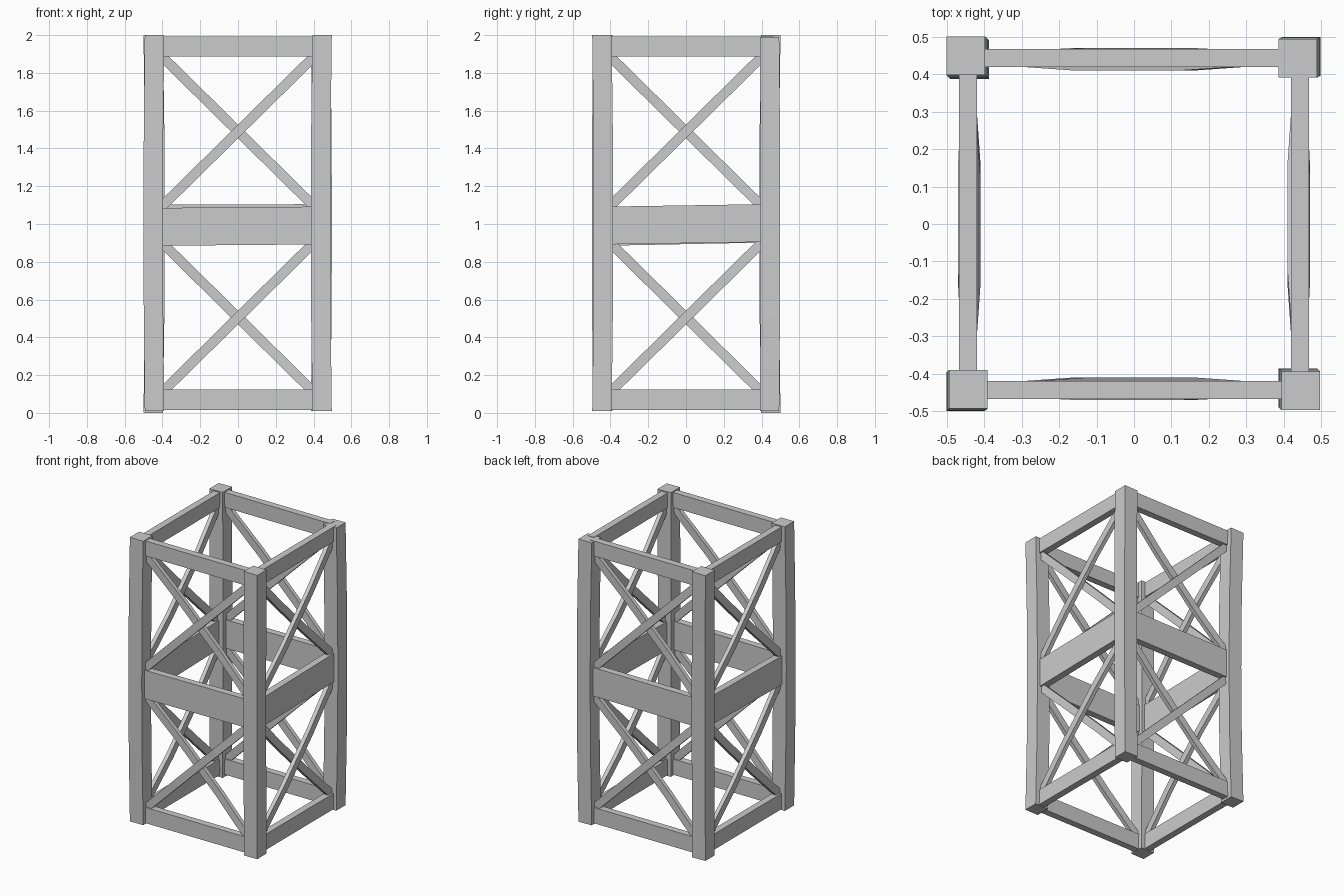
import bpy, bmesh
from math import pi
from mathutils import Vector, Matrix

if "Cube" in bpy.data.objects:
    bpy.data.objects.remove(bpy.data.objects["Cube"])


def bar(name, pts, out, width, thick):
    """Sweep a rectangle along a path; thickness lies along 'out'."""
    pts = [Vector(p) for p in pts]
    bm = bmesh.new()
    rings = []
    for i, p in enumerate(pts):
        tan = (pts[min(i + 1, len(pts) - 1)] - pts[max(i - 1, 0)]).normalized()
        side = out.cross(tan).normalized() * width / 2
        o = out * thick / 2
        rings.append([bm.verts.new(p + a * side + b * o)
                      for a, b in ((-1, -1), (1, -1), (1, 1), (-1, 1))])
    for r, s in zip(rings, rings[1:]):
        for k in range(4):
            n = (k + 1) % 4
            bm.faces.new((r[k], r[n], s[n], s[k]))
    bm.faces.new(rings[0][::-1])
    bm.faces.new(rings[-1])
    bmesh.ops.recalc_face_normals(bm, faces=bm.faces)
    mesh = bpy.data.meshes.new(name)
    bm.to_mesh(mesh)
    bm.free()
    ob = bpy.data.objects.new(name, mesh)
    bpy.context.collection.objects.link(ob)


# Corner posts, slightly bowed: end position, middle position, bottom, top
posts = {
    "front_left": ((-.442, -.441), (-.449, -.447), .01, 2.0),
    "front_right": ((.445, -.445), (.437, -.437), .01, 2.0),
    "back_right": ((.437, .442), (.446, .447), .01, 1.99),
    "back_left": ((-.449, .449), (-.439, .439), 0, 2.0),
}
for name, (end, mid, z0, z1) in posts.items():
    path = []
    for t, f in ((0, 0), (.25, .75), (.5, 1), (.75, .75), (1, 0)):
        x, y = Vector(end).lerp(Vector(mid), f)
        path.append((x, y, z0 + (z1 - z0) * t))
    bar(name + "_post", path, Vector((0, -1, 0)), .103, .103)

# Small height shifts of the middle rails at each corner, going round
mid_shift = (-.010, -.003, .010, .007)

# Four sides: rails and crossed braces, each turned a quarter round
for i, side in enumerate(("front", "right", "back", "left")):
    rot = Matrix.Rotation(i * pi / 2, 3, 'Z')
    out = rot @ Vector((0, -1, 0))

    def place(u, depth, z):
        return rot @ Vector((u, -depth, z))

    a, b = mid_shift[i], mid_shift[(i + 1) % 4]
    for label, z, h, za, zb in (("bottom", .07, .11, 0, 0),
                                ("middle", .995, .2, a, b),
                                ("top", 1.94, .105, 0, 0)):
        bar(f"{side}_{label}_rail",
            [place(-.42, .443, z + za), place(.42, .443, z + zb)], out, h, .048)

    # Braces bow apart so that they pass each other
    for label, zc in (("lower", .505), ("upper", 1.49)):
        for kind, s, d in (("outer", 1, .455), ("inner", -1, .424)):
            path = [place(u, dep, zc + s * u * .985)
                    for u, dep in ((-.405, .442), (-.15, d), (.15, d), (.405, .442))]
            bar(f"{side}_{label}_{kind}_brace", path, out, .052, .028)
